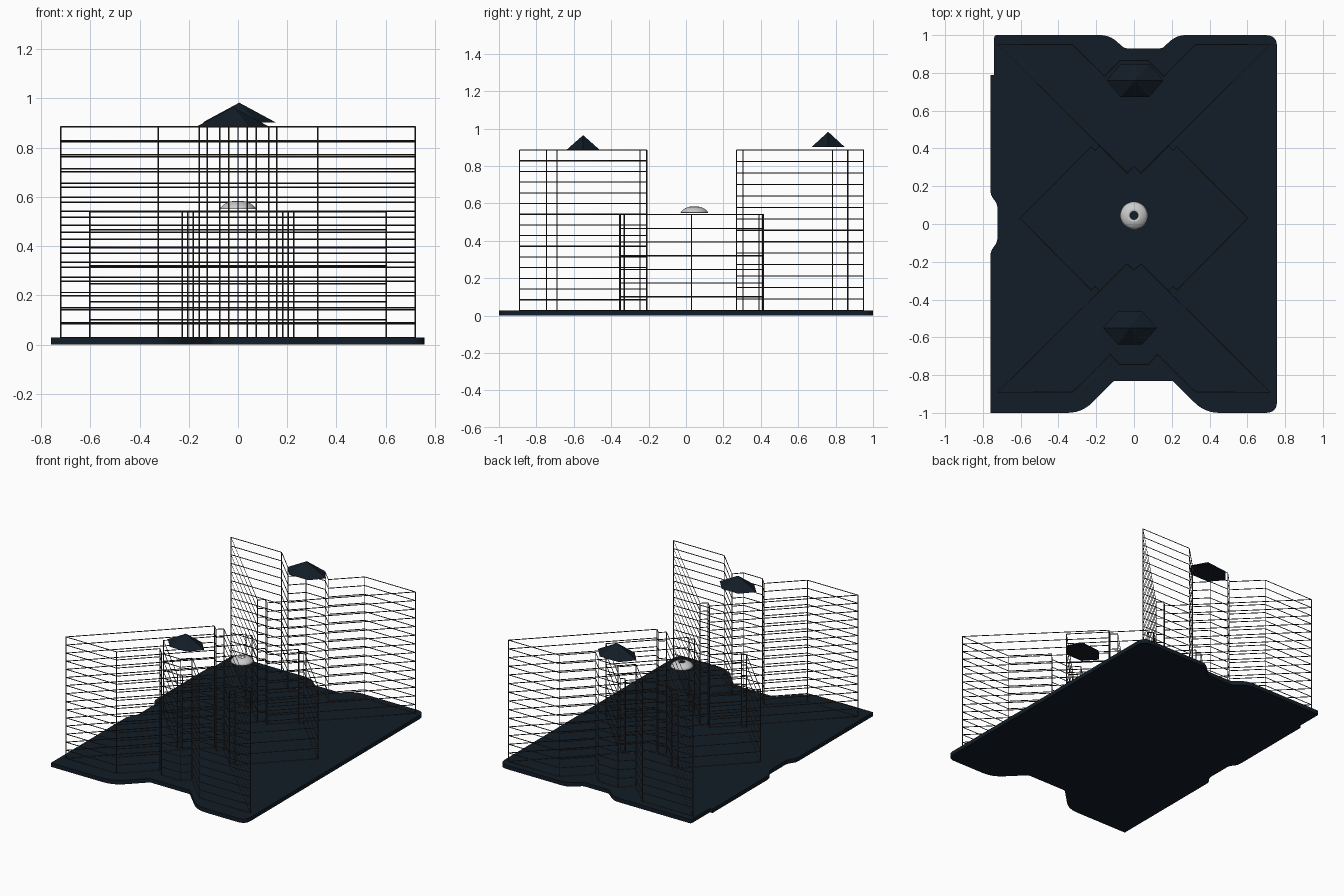
import bpy, bmesh, math
from mathutils import Vector

if "Cube" in bpy.data.objects:
    bpy.data.objects.remove(bpy.data.objects["Cube"])


def material(name, rgb):
    m = bpy.data.materials.new(name)
    m.diffuse_color = (*rgb, 1)
    m.use_nodes = True
    m.node_tree.nodes["Principled BSDF"].inputs["Base Color"].default_value = m.diffuse_color
    return m


NAVY = material("dark_navy", (0.006, 0.012, 0.02))
STEEL = material("dark_steel", (0.045, 0.038, 0.035))


def mesh_object(name, bm, mat=None):
    bmesh.ops.recalc_face_normals(bm, faces=bm.faces)
    me = bpy.data.meshes.new(name)
    bm.to_mesh(me)
    bm.free()
    ob = bpy.data.objects.new(name, me)
    bpy.context.collection.objects.link(ob)
    if mat:
        me.materials.append(mat)
    return ob


def rounded(corners, steps=6):
    """Round each (x, y, cut) corner with a quadratic arc."""
    out = []
    n = len(corners)
    for i, (x, y, r) in enumerate(corners):
        p = Vector((x, y))
        if r == 0:
            out.append(p)
            continue
        a = p + (Vector(corners[i - 1][:2]) - p).normalized() * r
        b = p + (Vector(corners[(i + 1) % n][:2]) - p).normalized() * r
        for k in range(steps + 1):
            t = k / steps
            out.append(a * (1 - t) ** 2 + p * 2 * t * (1 - t) + b * t * t)
    return out


def mirror_x(half):
    """Close a right-hand outline with its reflection."""
    return half + [(-x, y) for x, y in reversed(half) if x > 0]


def frame(name, outline, bottom, top, floors):
    """Wire frame: a ring per floor and a post per corner."""
    cu = bpy.data.curves.new(name, 'CURVE')
    cu.dimensions = '3D'
    cu.bevel_depth = 0.003
    cu.bevel_resolution = 0
    cu.use_fill_caps = True

    def line(pts, closed):
        s = cu.splines.new('POLY')
        s.points.add(len(pts) - 1)
        for q, p in zip(s.points, pts):
            q.co = (*p, 1)
        s.use_cyclic_u = closed

    for k in range(floors + 1):
        z = bottom + (top - bottom) * k / floors
        line([(x, y, z) for x, y in outline], True)
    for x, y in outline:
        line([(x, y, bottom), (x, y, top)], False)
    cu.materials.append(STEEL)
    ob = bpy.data.objects.new(name, cu)
    bpy.context.collection.objects.link(ob)
    bpy.ops.object.select_all(action='DESELECT')
    ob.select_set(True)
    bpy.context.view_layer.objects.active = ob
    bpy.ops.object.convert(target='MESH')


# Ground slab with notched, rounded outline
slab = rounded([
    (-0.74, 1, 0.015), (-0.13, 1, 0.05), (-0.05, 0.93, 0.015),
    (0.15, 0.93, 0.015), (0.225, 1, 0.05), (0.757, 1, 0.06),
    (0.757, -1, 0.06), (0.375, -1, 0.08), (0.205, -0.83, 0.01),
    (-0.105, -0.83, 0.01), (-0.275, -1, 0.08), (-0.76, -1, 0),
    (-0.76, -0.14, 0.03), (-0.723, -0.10, 0.03),
    (-0.723, 0.11, 0.03), (-0.76, 0.15, 0.03),
    (-0.76, 0.79, 0), (-0.74, 0.79, 0)])
bm = bmesh.new()
face = bm.faces.new([bm.verts.new((p.x, p.y, 0)) for p in slab])
ext = bmesh.ops.extrude_face_region(bm, geom=[face])
bmesh.ops.translate(bm, vec=(0, 0, 0.028),
                    verts=[v for v in ext['geom'] if isinstance(v, bmesh.types.BMVert)])
mesh_object("ground_slab", bm, NAVY)

# Three building frames
front = mirror_x([(0, -0.245), (0.037, -0.21), (0.72, -0.89), (0.325, -0.89),
                  (0.125, -0.69), (0.075, -0.745)])
back = mirror_x([(0, 0.305), (0.037, 0.27), (0.72, 0.95), (0.325, 0.95),
                 (0.157, 0.783), (0.075, 0.865)])
quarter = [(0, 0.275), (0.037, 0.24), (0.182, 0.385), (0.205, 0.36), (0.227, 0.38)]
middle = mirror_x([(x, y + 0.03) for x, y in quarter] + [(0.603, 0.03)]
                  + [(x, 0.03 - y) for x, y in reversed(quarter)])
frame("front_tower_frame", front, 0.028, 0.885, 15)
frame("back_tower_frame", back, 0.028, 0.885, 14)
frame("middle_block_frame", middle, 0.028, 0.54, 7)


# Six-sided pointed roof caps
def roof_cap(name, cx, cy, w, inner, d, z0, z1):
    bm = bmesh.new()
    ring = [bm.verts.new((cx + x, cy + y, z0)) for x, y in
            [(w, 0), (inner, d), (-inner, d), (-w, 0), (-inner, -d), (inner, -d)]]
    apex = bm.verts.new((cx, cy, z1))
    bm.faces.new(ring)
    for i in range(6):
        bm.faces.new((ring[i], ring[(i + 1) % 6], apex))
    mesh_object(name, bm, NAVY)


roof_cap("front_roof_cap", -0.021, -0.55, 0.143, 0.065, 0.087, 0.888, 0.965)
roof_cap("back_roof_cap", 0.005, 0.76, 0.15, 0.075, 0.088, 0.902, 0.983)

# Shallow grey dome with a round opening at the top
bm = bmesh.new()
rings = []
for r, z in [(0.074, 0.552), (0.063, 0.565), (0.050, 0.574), (0.036, 0.580), (0.022, 0.583)]:
    rings.append([bm.verts.new((r * math.cos(a), 0.045 + r * math.sin(a), z))
                  for a in (math.tau * k / 32 for k in range(32))])
for lo, hi in zip(rings, rings[1:]):
    for k in range(32):
        j = (k + 1) % 32
        bm.faces.new((lo[k], lo[j], hi[j], hi[k]))
dome = mesh_object("dome", bm)
mod = dome.modifiers.new("shell", 'SOLIDIFY')
mod.thickness = 0.003
bpy.ops.object.select_all(action='DESELECT')
dome.select_set(True)
bpy.context.view_layer.objects.active = dome
bpy.ops.object.shade_smooth_by_angle()
